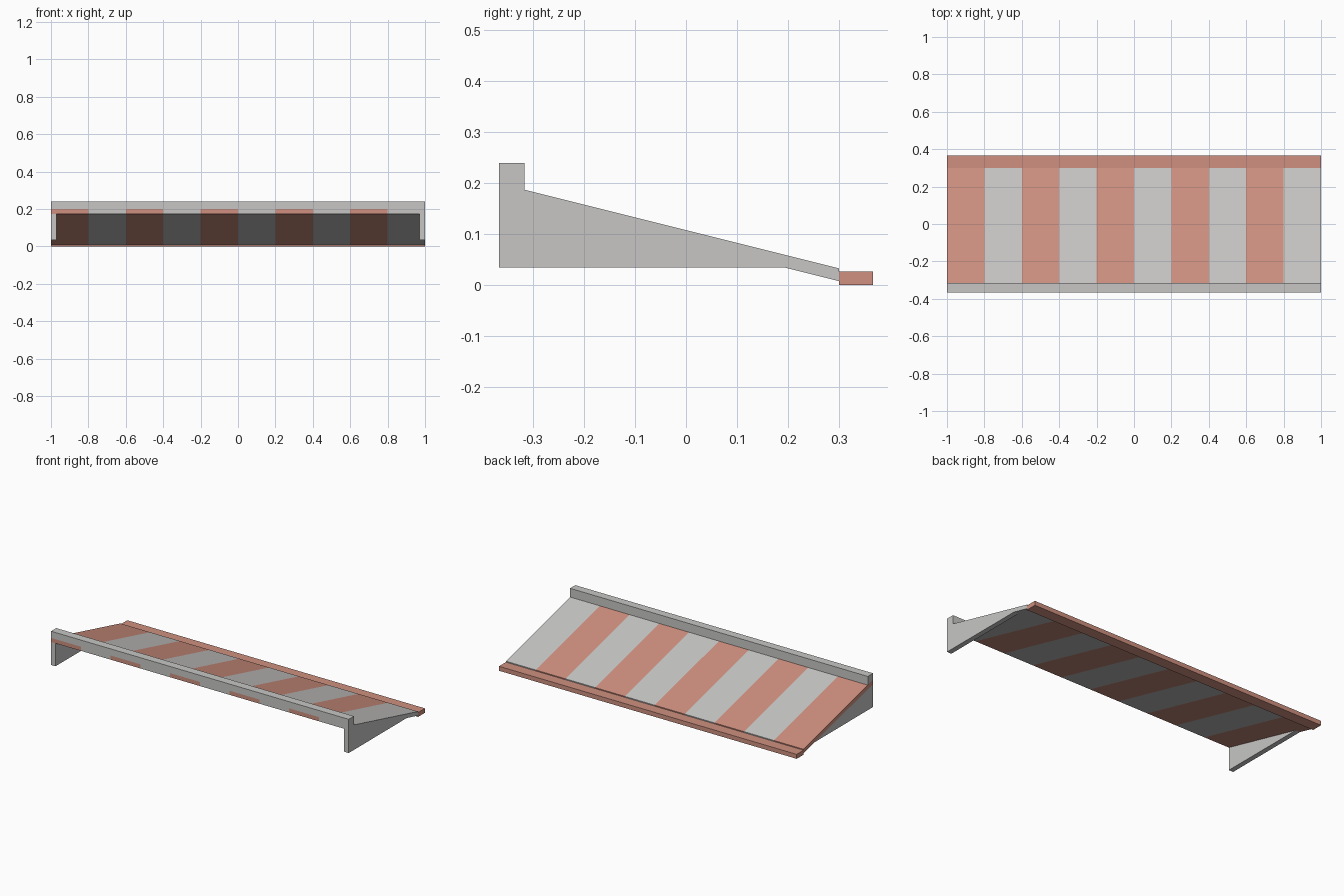
import bpy, bmesh

if "Cube" in bpy.data.objects:
    bpy.data.objects.remove(bpy.data.objects["Cube"], do_unlink=True)


def make_material(name, rgb):
    mat = bpy.data.materials.new(name)
    mat.use_nodes = True
    mat.diffuse_color = (*rgb, 1)
    mat.node_tree.nodes["Principled BSDF"].inputs["Base Color"].default_value = (*rgb, 1)
    return mat


GREY = make_material("light grey", (0.57, 0.565, 0.555))
RED = make_material("faded red", (0.62, 0.28, 0.215))


def extrude_profile(name, profile, xs, mats):
    """Extrude a (y, z) profile along x through every station in xs;
    the materials alternate from one section to the next."""
    bm = bmesh.new()
    rings = [[bm.verts.new((x, y, z)) for y, z in profile] for x in xs]
    n = len(profile)
    for s in range(len(xs) - 1):
        for i in range(n):
            j = (i + 1) % n
            face = bm.faces.new((rings[s][i], rings[s][j], rings[s + 1][j], rings[s + 1][i]))
            face.material_index = s % len(mats)
    bm.faces.new(rings[0]).material_index = 0
    bm.faces.new(rings[-1]).material_index = (len(xs) - 2) % len(mats)
    bmesh.ops.recalc_face_normals(bm, faces=bm.faces)
    mesh = bpy.data.meshes.new(name)
    bm.to_mesh(mesh)
    bm.free()
    for mat in mats:
        mesh.materials.append(mat)
    obj = bpy.data.objects.new(name, mesh)
    bpy.context.collection.objects.link(obj)
    return obj


FRONT, DECK_BACK, BACK = -0.366, 0.30, 0.366
THICK = 0.025


def deck_top(y):
    return 0.033 + 0.25 * (DECK_BACK - y)


# Sloping deck with ten alternating stripes
extrude_profile("deck",
                [(FRONT, deck_top(FRONT)), (DECK_BACK, deck_top(DECK_BACK)),
                 (DECK_BACK, deck_top(DECK_BACK) - THICK), (FRONT, deck_top(FRONT) - THICK)],
                [-1 + 0.2 * i for i in range(11)], [RED, GREY])

# Raised curb along the high front edge
extrude_profile("front_curb",
                [(FRONT, 0.24), (-0.316, 0.24), (-0.316, deck_top(-0.316)),
                 (FRONT, deck_top(FRONT))], [-1, 1], [GREY])

# Low strip along the back edge
extrude_profile("back_strip",
                [(DECK_BACK, 0), (BACK, 0), (BACK, 0.027), (DECK_BACK, 0.027)],
                [-1, 1], [RED])

# Triangular side supports under the deck
for name, x0, x1 in (("right_support", -1, -0.97), ("left_support", 0.97, 1)):
    extrude_profile(name,
                    [(FRONT, 0.035), (0.192, 0.035), (FRONT, deck_top(FRONT) - THICK)],
                    [x0, x1], [GREY])
